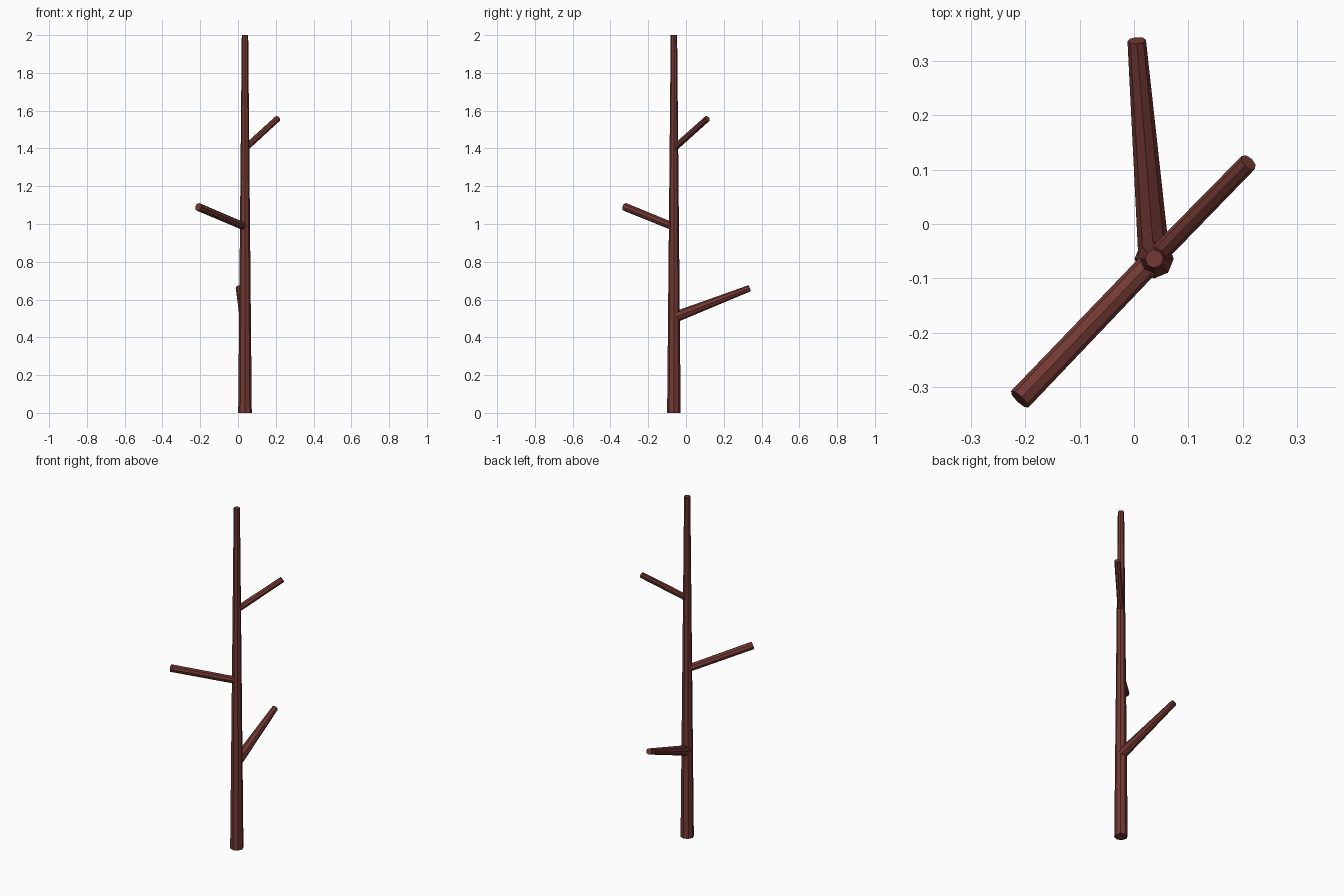
import bpy
import bmesh
from mathutils import Vector, Matrix

if "Cube" in bpy.data.objects:
    bpy.data.objects.remove(bpy.data.objects["Cube"])

SIDES = 8

bark = bpy.data.materials.new("bark")
bark.diffuse_color = (0.17, 0.04, 0.033, 1)
bark.use_nodes = True
bark.node_tree.nodes["Principled BSDF"].inputs["Base Color"].default_value = bark.diffuse_color


def limb(name, start, end, r_start, r_end):
    """Tapered, flat-faced limb running from start to end."""
    start, end = Vector(start), Vector(end)
    axis = end - start
    turn = axis.to_track_quat('Z', 'Y').to_matrix().to_4x4()
    bm = bmesh.new()
    bmesh.ops.create_cone(bm, cap_ends=True, segments=SIDES,
                          radius1=r_start, radius2=r_end, depth=axis.length,
                          matrix=Matrix.Translation((start + end) / 2) @ turn)
    mesh = bpy.data.meshes.new(name)
    bm.to_mesh(mesh)
    bm.free()
    mesh.materials.append(bark)
    obj = bpy.data.objects.new(name, mesh)
    bpy.context.collection.objects.link(obj)
    return obj


# Trunk
X, Y = 0.037, -0.064
limb("trunk", (X, Y, 0), (X, Y, 2), 0.036, 0.017)

# Side branches: name, height on trunk, tip, base radius, tip radius
branches = [
    ("lower_branch", 0.505, (0.005, 0.337, 0.66), 0.029, 0.017),
    ("middle_branch", 0.985, (-0.21, -0.322, 1.09), 0.021, 0.022),
    ("upper_branch", 1.40, (0.21, 0.113, 1.558), 0.018, 0.017),
]
for name, height, tip, r_base, r_tip in branches:
    limb(name, (X, Y, height), tip, r_base, r_tip)
